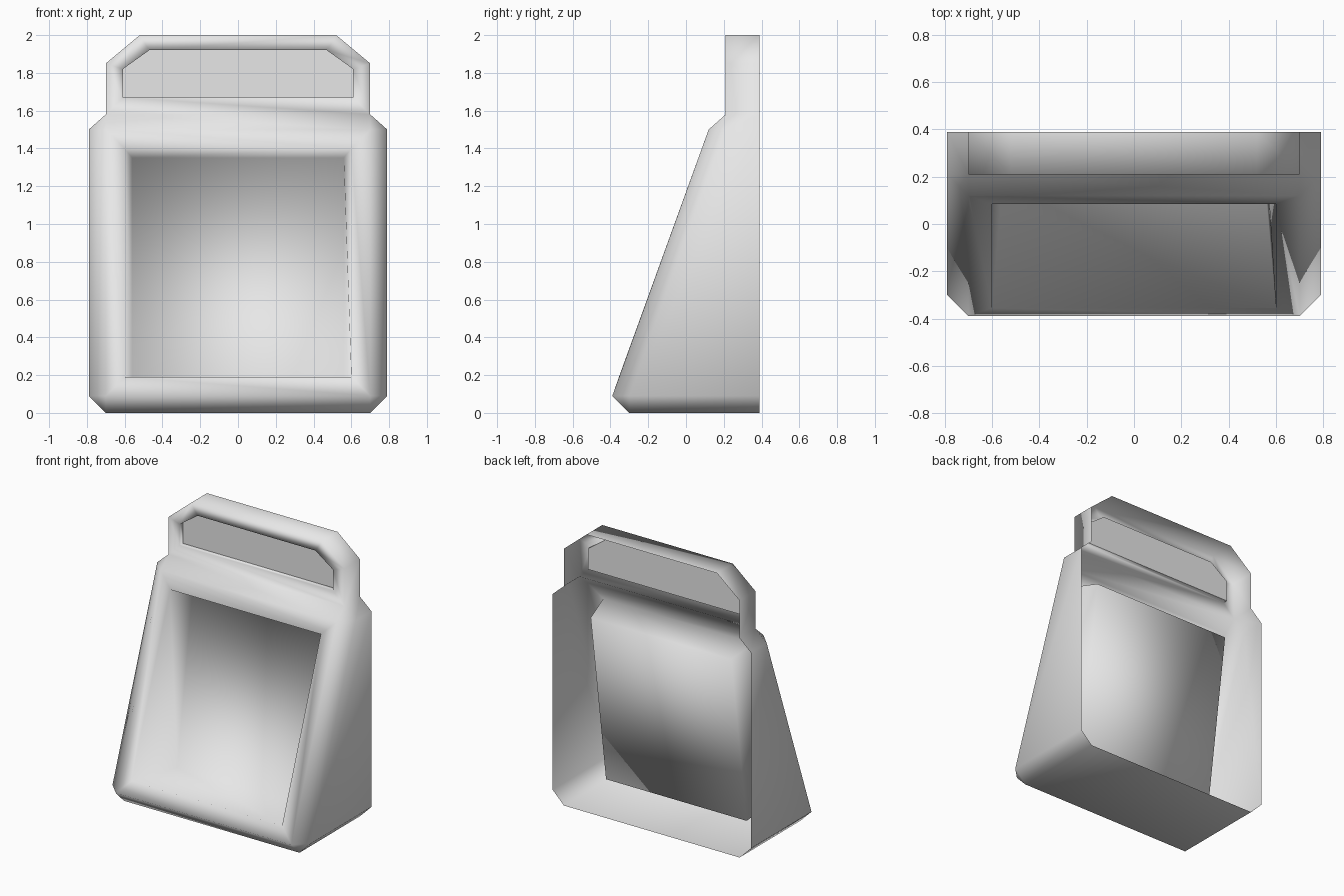
import bpy, bmesh
from mathutils import Vector

cube = bpy.data.objects.get("Cube")
if cube:
    bpy.data.objects.remove(cube, do_unlink=True)

BACK = 0.39

grey = bpy.data.materials.new("light_grey")
grey.use_nodes = True
colour = (0.8, 0.8, 0.8, 1)
grey.diffuse_color = colour
grey.node_tree.nodes["Principled BSDF"].inputs["Base Color"].default_value = colour


def flip(p):
    return (-p[0], p[1], p[2])


def add_face(bm, pts):
    bm.faces.new([bm.verts.new(p) for p in pts])


def span(bm, *path):
    """Face across the middle: a path on the left closed by its mirror image."""
    add_face(bm, list(path) + [flip(p) for p in reversed(path)])


def pair(bm, *pts):
    """A face on the left and its mirror image on the right."""
    add_face(bm, pts)
    add_face(bm, [flip(p) for p in reversed(pts)])


def back(p):
    return (p[0], BACK, p[2])


def finish(bm, name, smooth):
    bmesh.ops.remove_doubles(bm, verts=bm.verts, dist=0.0005)
    bmesh.ops.recalc_face_normals(bm, faces=bm.faces)
    # the lowest face must look away from the middle of the shell
    low = min(bm.faces, key=lambda f: f.calc_center_median().z)
    if low.normal.dot(Vector((0, -0.3, -1))) < 0:
        bmesh.ops.reverse_faces(bm, faces=bm.faces)
    for f in bm.faces:
        f.smooth = smooth
    mesh = bpy.data.meshes.new(name)
    bm.to_mesh(mesh)
    bm.free()
    mesh.materials.append(grey)
    obj = bpy.data.objects.new(name, mesh)
    bpy.context.collection.objects.link(obj)
    return obj


# Corner points of the left half of the shell
base = (0.70, -0.30, 0.0)
front_low = (0.70, -0.39, 0.09)
side_low = (0.79, -0.30, 0.09)
front_high = (0.70, 0.12, 1.50)
side_high = (0.79, 0.21, 1.50)
neck = (0.70, 0.21, 1.58)
head_side = (0.70, 0.21, 1.85)
head_top = (0.52, 0.21, 2.0)

# Large sloping window and its recessed panel
win_low, win_high = (0.60, -0.355, 0.19), (0.60, 0.085, 1.40)
panel_low, panel_high = (0.56, 0.11, 0.12), (0.56, 0.285, 1.35)

# Header window outline
head_win = [(0.61, 0.21, 1.67), (0.61, 0.21, 1.82), (0.47, 0.21, 1.92)]
head_in = [(x, 0.245, z) for x, y, z in head_win]

bm = bmesh.new()
# base, sides and chamfers, open at the back
span(bm, base, back(base))
span(bm, base, front_low)
pair(bm, base, back(base), back(side_low), side_low)
pair(bm, base, side_low, front_low)
pair(bm, side_low, back(side_low), back(side_high), side_high)
pair(bm, front_low, side_low, side_high, front_high)
pair(bm, front_high, side_high, neck)
pair(bm, side_high, back(side_high), back(neck), neck)
span(bm, front_high, neck)
# frame around the window, recess walls and panel
span(bm, front_low, win_low)
span(bm, win_high, front_high)
pair(bm, front_low, front_high, win_high, win_low)
span(bm, win_low, panel_low)
span(bm, win_high, panel_high)
pair(bm, win_low, win_high, panel_high, panel_low)
span(bm, panel_low, panel_high)
# header walls, frame and recess
rim = [neck, head_side, head_top]
for i in range(2):
    pair(bm, rim[i], back(rim[i]), back(rim[i + 1]), rim[i + 1])
    pair(bm, rim[i], rim[i + 1], head_win[i + 1], head_win[i])
    pair(bm, head_win[i], head_win[i + 1], head_in[i + 1], head_in[i])
span(bm, head_top, back(head_top))
for i in (0, 2):
    span(bm, rim[i], head_win[i])
    span(bm, head_win[i], head_in[i])
finish(bm, "cabinet_shell", True)

# Flat header panel
bm = bmesh.new()
span(bm, *head_in)
panel = finish(bm, "header_panel", False)
if panel.data.polygons[0].normal.y > 0:
    panel.data.flip_normals()
